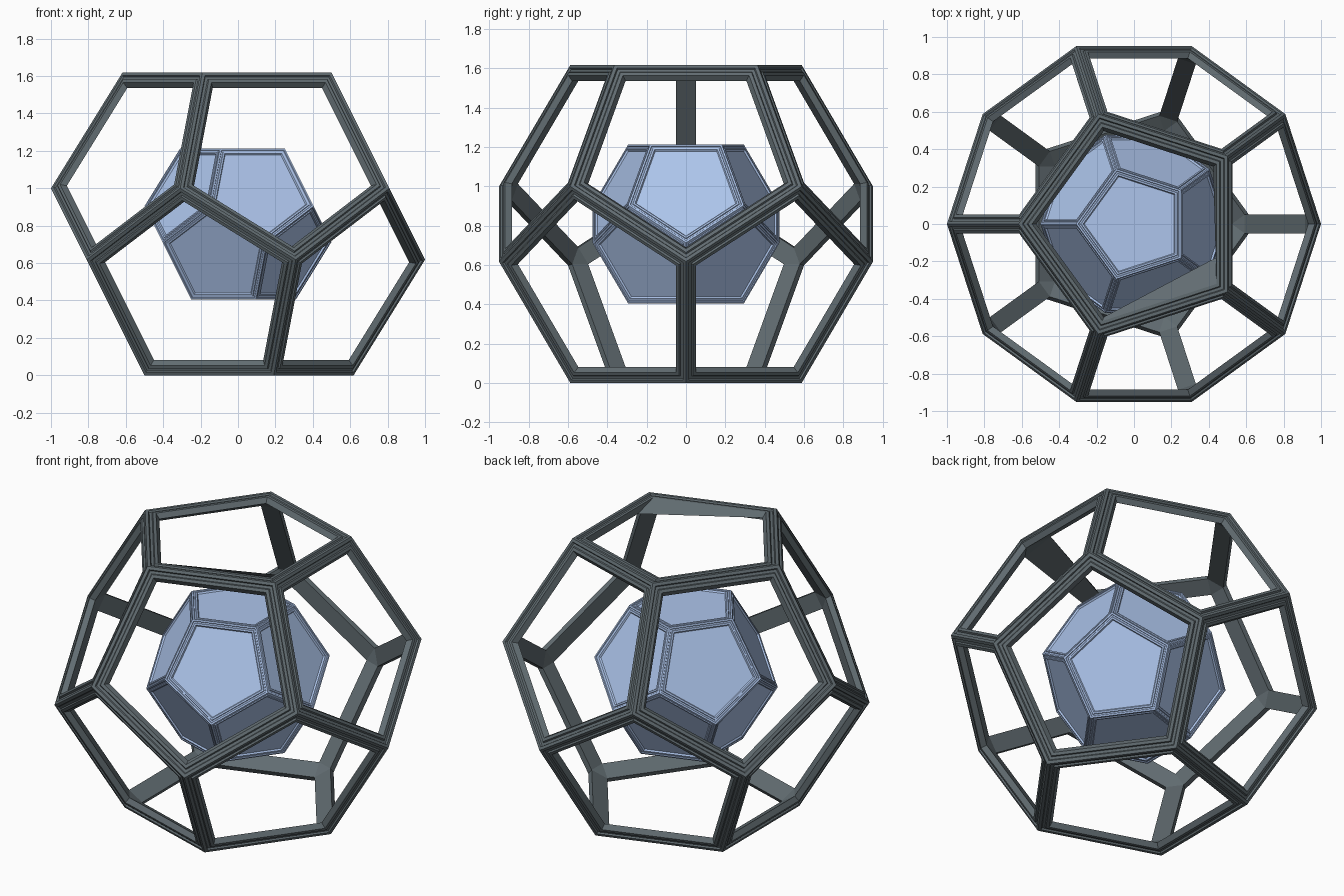
import bpy, bmesh, math
from mathutils import Vector

if "Cube" in bpy.data.objects:
    bpy.data.objects.remove(bpy.data.objects["Cube"])

PHI = (1 + 5 ** 0.5) / 2
CENTRE = Vector((0, 0, PHI / 2))


def ring(r, z, start):
    return [Vector((r * math.cos(math.radians(start + 72 * k)),
                    r * math.sin(math.radians(start + 72 * k)), z)) for k in range(5)]


# Dodecahedron standing on a face: four rings of five corners
corners = (ring(1 / PHI, PHI, 180) + ring(1, 1, 180)
           + ring(1, 1 / PHI, 216) + ring(1 / PHI, 0, 216))
faces = [[0, 1, 2, 3, 4], [19, 18, 17, 16, 15]]
for k in range(5):
    n, p = (k + 1) % 5, (k - 1) % 5
    faces.append([k, 5 + k, 10 + k, 5 + n, n])
    faces.append([5 + k, 10 + p, 15 + p, 15 + k, 10 + k])


def material(name, color):
    m = bpy.data.materials.new(name)
    m.diffuse_color = color
    m.use_nodes = True
    m.node_tree.nodes["Principled BSDF"].inputs["Base Color"].default_value = m.diffuse_color
    return m


def moulded_dodecahedron(name, scale, profile, hollow, mat, lifted=None):
    """profile: (inset from edge, depth below face) steps, in unscaled units."""
    bm = bmesh.new()
    pts = [CENTRE + (c - CENTRE) * scale for c in corners]
    outer = [bm.verts.new(p) for p in pts]
    rim = {}
    for fi, f in enumerate(faces):
        mid = sum((pts[i] for i in f), Vector()) / 5
        normal = (mid - CENTRE).normalized()
        loop = [outer[i] for i in f]
        for inset, depth in profile:
            nxt = [bm.verts.new(mid + (pts[i] - mid) * (1 - inset / 0.5)
                                - normal * depth * scale) for i in f]
            for j in range(5):
                q = (j + 1) % 5
                bm.faces.new((loop[j], loop[q], nxt[q], nxt[j]))
            loop = nxt
        if not hollow:
            bm.faces.new(loop)
        for i, v in zip(f, loop):
            rim[fi, i] = v
    if hollow:
        # Inner flat strip along every edge, triangle at every corner
        for a in range(12):
            for b in range(a + 1, 12):
                shared = [i for i in faces[a] if i in faces[b]]
                if len(shared) == 2:
                    i, j = shared
                    bm.faces.new((rim[a, i], rim[a, j], rim[b, j], rim[b, i]))
        for i in range(20):
            bm.faces.new([rim[a, i] for a in range(12) if i in faces[a]])
    # One irregular inner corner forms the web under the top opening
    if lifted:
        rim[lifted[0]].co += Vector(lifted[1])
    bmesh.ops.recalc_face_normals(bm, faces=bm.faces)
    me = bpy.data.meshes.new(name)
    bm.to_mesh(me)
    bm.free()
    me.materials.append(mat)
    ob = bpy.data.objects.new(name, me)
    bpy.context.collection.objects.link(ob)
    return ob


# Outer open frame with a groove along each bar
moulded_dodecahedron("outer_frame", 1.0,
                     [(0.017, 0), (0.022, 0.009), (0.037, 0.009), (0.042, 0),
                      (0.059, 0), (0.077, 0.029)],
                     True, material("dark_grey", (0.12, 0.15, 0.165, 1)),
                     ((0, 2), (0.02, 0.13, -0.015)))

# Inner closed core with moulded rims and slightly sunken panels
moulded_dodecahedron("inner_core", 0.5,
                     [(0.017, 0), (0.022, 0.009), (0.037, 0.009), (0.042, 0),
                      (0.059, 0), (0.07, 0.018)],
                     False, material("light_blue", (0.42, 0.56, 0.84, 1)))
